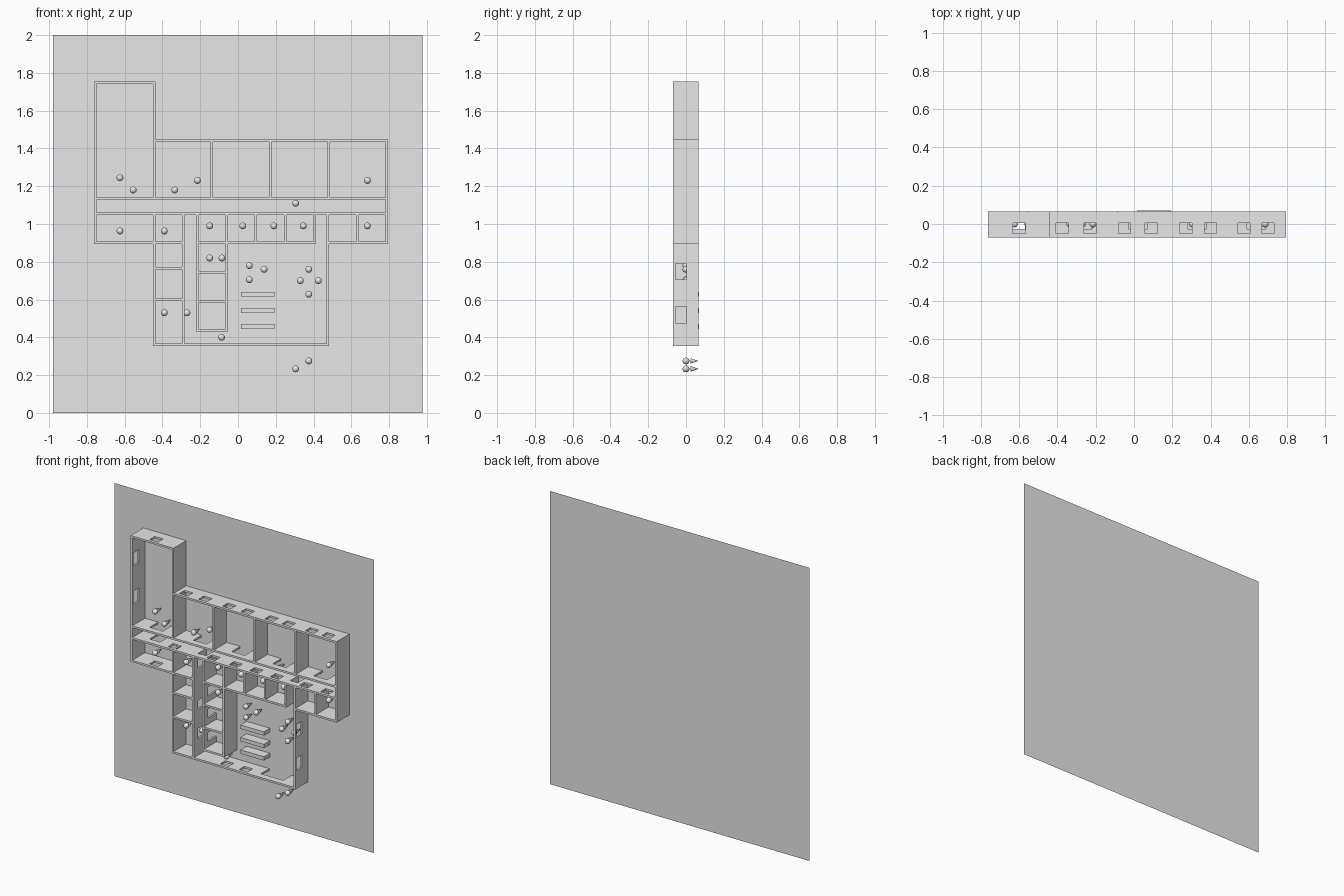
import bpy, bmesh
from mathutils import Matrix, Vector

old = bpy.data.objects.get("Cube")
if old:
    bpy.data.objects.remove(old, do_unlink=True)

grey = bpy.data.materials.new("plain_grey")
grey.use_nodes = True
grey.diffuse_color = (0.8, 0.8, 0.8, 1)
grey.node_tree.nodes["Principled BSDF"].inputs["Base Color"].default_value = (0.8, 0.8, 0.8, 1)

FRONT, BACK, BOARD = -0.07, 0.066, 0.07
T = 0.013  # wall thickness


def finish(bm, name):
    mesh = bpy.data.meshes.new(name)
    bm.to_mesh(mesh)
    bm.free()
    mesh.materials.append(grey)
    ob = bpy.data.objects.new(name, mesh)
    bpy.context.collection.objects.link(ob)
    return ob


def add_box(bm, x0, x1, y0, y1, z0, z1):
    centre = Vector((x0 + x1, y0 + y1, z0 + z1)) / 2
    size = Matrix.Diagonal((x1 - x0, y1 - y0, z1 - z0, 1))
    bmesh.ops.create_cube(bm, size=1, matrix=Matrix.Translation(centre) @ size)


def wall(name, axis, at, start, end, windows=(), doors=()):
    """Wall along x or z, pierced by windows (centres) and doors (start, end)."""
    bm = bmesh.new()

    def piece(a, b, y0, y1):
        if axis == "x":
            add_box(bm, a, b, y0, y1, at - T / 2, at + T / 2)
        else:
            add_box(bm, at - T / 2, at + T / 2, y0, y1, a, b)

    holes = [(c - 0.032, c + 0.032, -0.05, 0.005) for c in windows] if axis == "x" else \
            [(c - 0.043, c + 0.043, -0.055, 0.003) for c in windows]
    holes += [(a, b, -0.025, BACK) for a, b in doors]
    pos = start - T / 2
    for a, b, y0, y1 in sorted(holes):
        piece(pos, a, FRONT, BACK)
        piece(a, b, FRONT, y0)
        if y1 < BACK:
            piece(a, b, y1, BACK)
        pos = b
    piece(pos, end + T / 2, FRONT, BACK)
    finish(bm, name)


# Backing board: a single thin sheet
bm = bmesh.new()
bm.faces.new([bm.verts.new((x, BOARD, z))
              for x, z in ((-0.98, 0), (0.976, 0), (0.976, 2), (-0.98, 2))])
finish(bm, "backing_board")

# Walls running across
wall("tall_room_end_wall", "x", 1.748, -0.755, -0.444, [-0.6])
wall("upper_outer_wall", "x", 1.44, -0.444, 0.788,
     [-0.375, -0.23, -0.05, 0.09, 0.27, 0.4, 0.575, 0.7])
wall("corridor_upper_wall", "x", 1.135, -0.755, 0.788,
     doors=[(-0.65, -0.55), (-0.32, -0.22), (-0.03, 0.07), (0.28, 0.38), (0.59, 0.69)])
wall("corridor_lower_wall", "x", 1.055, -0.755, 0.788,
     [-0.46, -0.17, 0.0, 0.155, 0.31, 0.53, 0.69],
     [(-0.65, -0.57), (-0.284, -0.222), (0.411, 0.469)])
wall("left_rooms_lower_wall", "x", 0.9, -0.755, -0.29, [-0.6])
wall("middle_rooms_lower_wall", "x", 0.9, -0.215, 0.405)
wall("right_rooms_lower_wall", "x", 0.9, 0.475, 0.788)
for i, z in enumerate((0.765, 0.6)):
    wall(f"left_divider_{i}", "x", z, -0.444, -0.29)
for i, z in enumerate((0.745, 0.59, 0.437)):
    wall(f"inner_divider_{i}", "x", z, -0.215, -0.06)
wall("bottom_outer_wall", "x", 0.36, -0.444, 0.475, [-0.067, 0.077], [(0.19, 0.36)])

# Walls running up
wall("left_outer_wall", "z", -0.755, 0.9, 1.748, [1.33, 1.59])
wall("tall_room_side_wall", "z", -0.444, 1.135, 1.748)
for i, x in enumerate((-0.138, 0.17, 0.48)):
    wall(f"upper_divider_{i}", "z", x, 1.135, 1.44)
wall("right_outer_wall", "z", 0.788, 0.9, 1.44)
wall("left_wing_outer_wall", "z", -0.444, 0.36, 1.055)
wall("left_wing_corridor_wall", "z", -0.29, 0.36, 1.055,
     doors=[(0.96, 1.02), (0.68, 0.74), (0.48, 0.55)])
wall("inner_corridor_wall", "z", -0.215, 0.437, 1.055,
     doors=[(0.79, 0.85), (0.64, 0.7), (0.48, 0.54)])
wall("inner_hall_wall", "z", -0.06, 0.437, 1.055)
for i, x in enumerate((0.095, 0.25, 0.405)):
    wall(f"cell_divider_{i}", "z", x, 0.9, 1.055)
wall("hall_outer_wall", "z", 0.475, 0.36, 1.055, [0.52, 0.748])
wall("right_rooms_divider", "z", 0.632, 0.9, 1.055)

# Benches in the hall
for i in range(3):
    z = 0.458 + i * 0.085
    bm = bmesh.new()
    add_box(bm, 0.015, 0.192, 0.005, BOARD, z - 0.013, z + 0.013)
    finish(bm, f"bench_{i}")

# People: a ball head over a cone whose tip meets the board
people = [(-0.625, 1.245), (-0.555, 1.18), (-0.335, 1.18), (-0.215, 1.23), (0.305, 1.11),
          (0.685, 1.23), (-0.625, 0.963), (-0.39, 0.963), (-0.15, 0.99), (0.025, 0.99),
          (0.19, 0.99), (0.345, 0.99), (0.685, 0.99), (-0.15, 0.82), (-0.085, 0.82),
          (0.06, 0.78), (0.138, 0.76), (0.06, 0.705), (0.375, 0.76), (0.33, 0.7),
          (0.425, 0.7), (0.375, 0.628), (-0.39, 0.53), (-0.27, 0.53), (-0.087, 0.4),
          (0.305, 0.233), (0.375, 0.275)]
turn = Matrix.Rotation(-1.5708, 4, "X")  # cone axis onto +y
for i, (x, z) in enumerate(people):
    bm = bmesh.new()
    bmesh.ops.create_uvsphere(bm, u_segments=24, v_segments=12, radius=0.018,
                              matrix=Matrix.Translation((x, 0, z)))
    for f in bm.faces:
        f.smooth = True
    bmesh.ops.create_cone(bm, cap_ends=True, segments=24, radius1=0.014, radius2=0, depth=0.042,
                          matrix=Matrix.Translation((x, 0.046, z)) @ turn)
    finish(bm, f"person_{i}")
